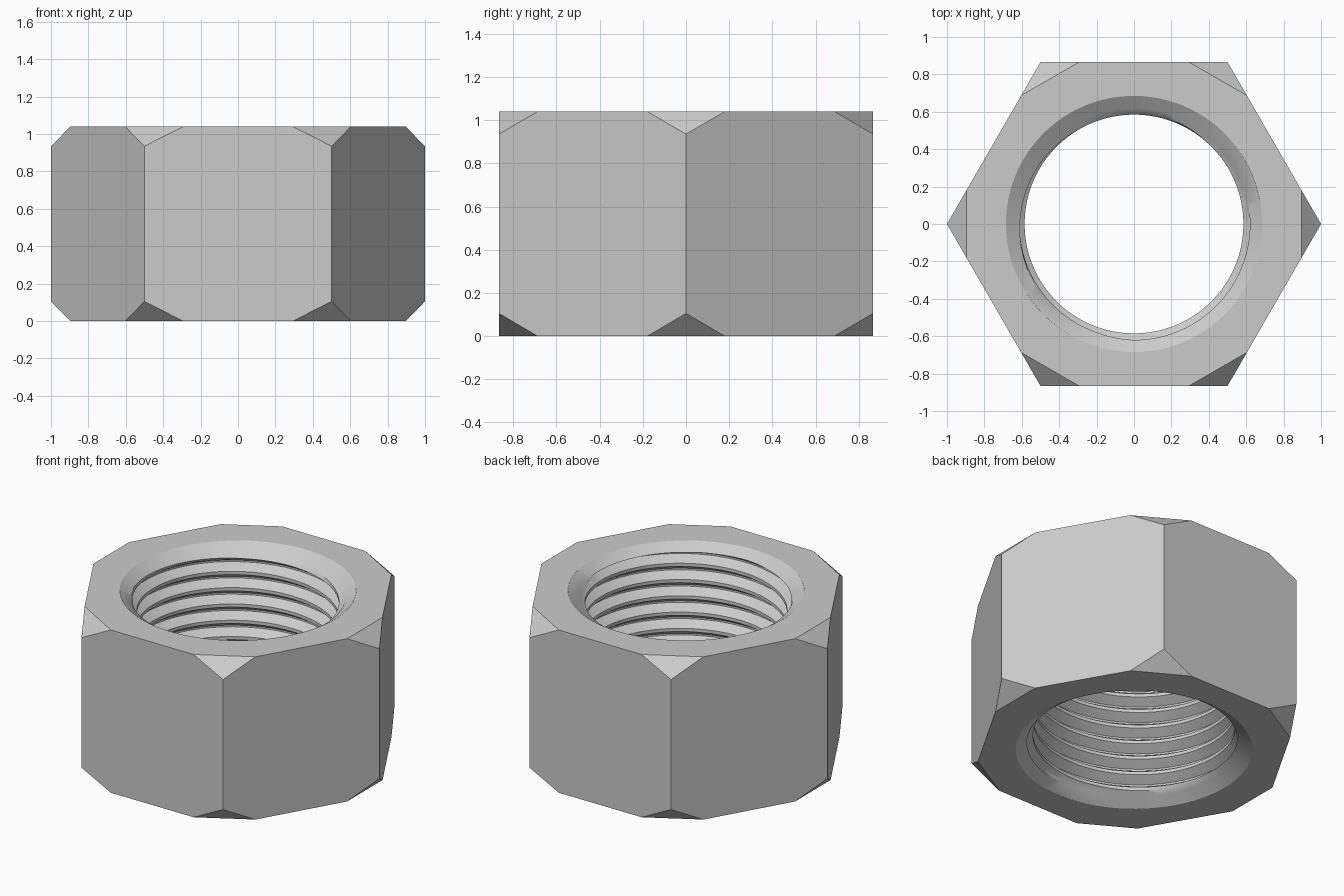
import bpy
import bmesh
from math import cos, sin, tau
from mathutils import Vector

cube = bpy.data.objects.get("Cube")
if cube:
    bpy.data.objects.remove(cube, do_unlink=True)

HEIGHT = 1.04
CORNER_DROP = 0.105     # height of each cut corner
CORNER_RUN = 0.207      # share of a hexagon side taken by each cut
MINOR, MAJOR = 0.585, 0.64
RIM, LIP, LIP_DEPTH = 0.685, 0.62, 0.045
PITCH = 0.104
SEGMENTS = 96
# thread profile over one turn: (share of pitch, share of depth)
PROFILE = [(0, 0), (0.2, 0), (0.38, 0.5), (0.55, 1), (0.65, 1), (0.82, 0.5)]

steel = bpy.data.materials.new("grey_steel")
steel.use_nodes = True
colour = (0.6, 0.6, 0.6, 1)
steel.diffuse_color = colour
steel.node_tree.nodes["Principled BSDF"].inputs["Base Color"].default_value = colour

bm = bmesh.new()


def face(points):
    bm.faces.new([bm.verts.new(p) for p in points])


def at(p, z):
    return Vector((p.x, p.y, z))


# Hexagonal sides with the corners cut off top and bottom
corners = [Vector((cos(tau * k / 6), sin(tau * k / 6), 0)) for k in range(6)]
for k, here in enumerate(corners):
    after, before = corners[(k + 1) % 6], corners[k - 1]
    start, end = here.lerp(after, CORNER_RUN), after.lerp(here, CORNER_RUN)
    low, high = CORNER_DROP, HEIGHT - CORNER_DROP
    face([at(here, low), at(start, 0), at(end, 0), at(after, low),
          at(after, high), at(end, HEIGHT), at(start, HEIGHT), at(here, high)])
    back = here.lerp(before, CORNER_RUN)
    face([at(here, high), at(start, HEIGHT), at(back, HEIGHT)])
    face([at(here, low), at(back, 0), at(start, 0)])


# Helical thread, flared towards both mouths
def thread_point(turn, step, column):
    share, depth = PROFILE[step]
    angle = tau * column / SEGMENTS
    z = PITCH * (turn + share + column / SEGMENTS)
    z = min(max(z, LIP_DEPTH), HEIGHT - LIP_DEPTH)
    inset = min(z, HEIGHT - z)
    flare = RIM - (RIM - LIP) * inset / LIP_DEPTH
    radius = max(MINOR + (MAJOR - MINOR) * depth, flare)
    if inset <= LIP_DEPTH + 1e-6:
        radius = LIP
    return bm.verts.new((radius * cos(angle), radius * sin(angle), z))


turns = int(HEIGHT / PITCH) + 2
columns = [[thread_point(t, s, c) for t in range(-2, turns) for s in range(len(PROFILE))]
           for c in range(SEGMENTS + 1)]
for a, b in zip(columns, columns[1:]):
    for j in range(len(a) - 1):
        bm.faces.new((a[j], a[j + 1], b[j + 1], b[j]))

# Countersunk mouths
for lip_z, rim_z in ((LIP_DEPTH, 0), (HEIGHT - LIP_DEPTH, HEIGHT)):
    for c in range(SEGMENTS):
        u, v = tau * c / SEGMENTS, tau * (c + 1) / SEGMENTS
        face([(LIP * cos(u), LIP * sin(u), lip_z), (LIP * cos(v), LIP * sin(v), lip_z),
              (RIM * cos(v), RIM * sin(v), rim_z), (RIM * cos(u), RIM * sin(u), rim_z)])

bmesh.ops.remove_doubles(bm, verts=bm.verts[:], dist=0.0002)

# Flat top and bottom between the hexagon and the mouths
for z in (0, HEIGHT):
    rim = [e for e in bm.edges if e.is_boundary and all(abs(v.co.z - z) < 1e-4 for v in e.verts)]
    bmesh.ops.triangle_fill(bm, edges=rim, use_beauty=True, normal=(0, 0, 1 if z else -1))

bmesh.ops.recalc_face_normals(bm, faces=bm.faces[:])
mesh = bpy.data.meshes.new("hex_nut")
bm.to_mesh(mesh)
bm.free()
mesh.materials.append(steel)
nut = bpy.data.objects.new("hex_nut", mesh)
bpy.context.collection.objects.link(nut)

for other in bpy.context.selected_objects:
    other.select_set(False)
nut.select_set(True)
bpy.context.view_layer.objects.active = nut
bpy.ops.object.shade_smooth_by_angle(angle=0.52)
